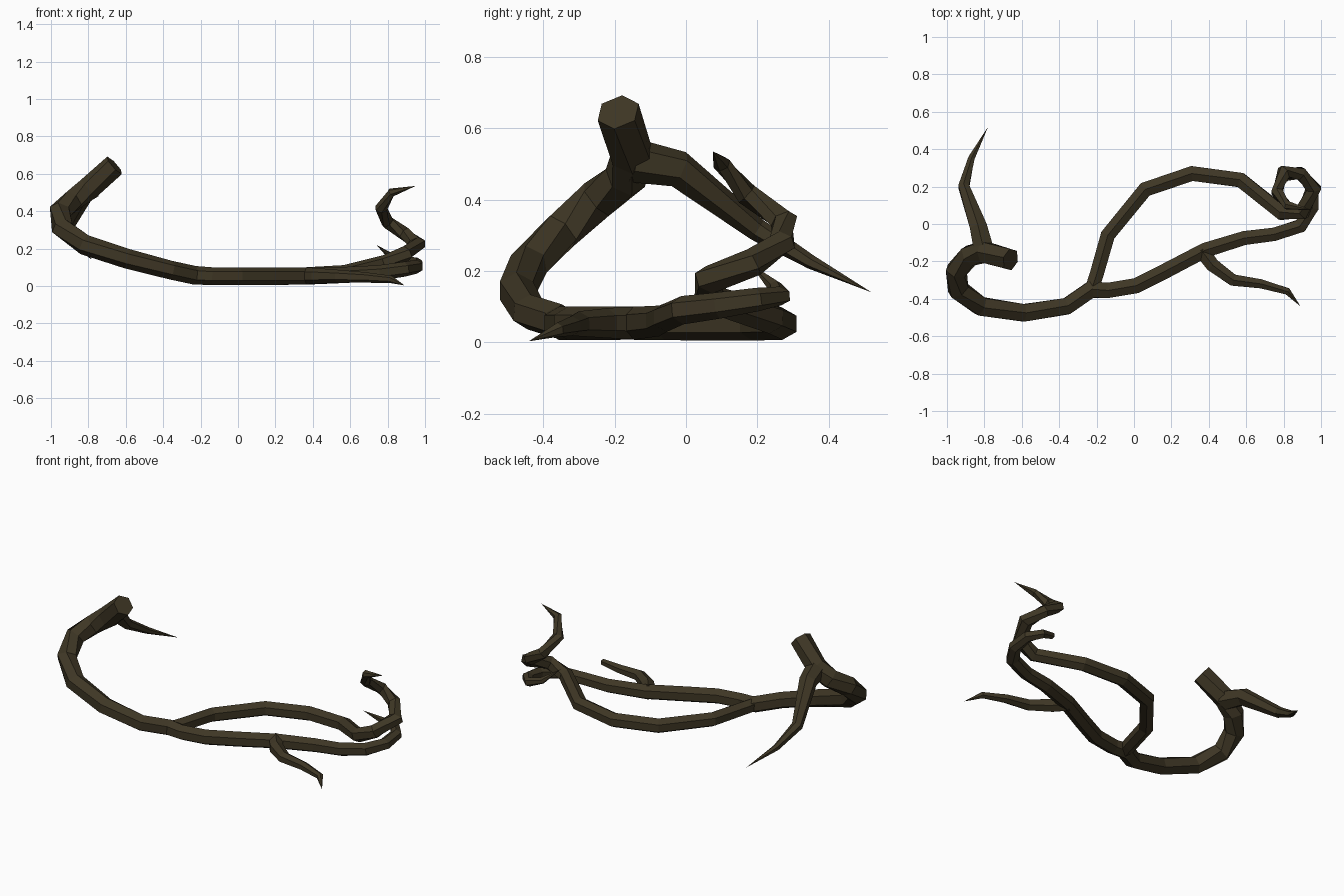
import bpy, bmesh, math
from mathutils import Vector

bark = bpy.data.materials.new("dark_bark")
bark.diffuse_color = (0.048, 0.037, 0.018, 1)
SIDES = 6


def limb(name, pts):
    """Six-sided flat-faced limb along (x, y, z, radius) points; radius 0 makes a pointed tip."""
    bm = bmesh.new()
    pos = [Vector(p[:3]) for p in pts]
    rings = []
    for i, p in enumerate(pos):
        a = (p - pos[max(i - 1, 0)]).normalized()
        b = (pos[min(i + 1, len(pos) - 1)] - p).normalized()
        d = (a + b).normalized()
        side = d.cross(Vector((0, 0, 1))).normalized()
        up = side.cross(d).normalized()
        r = pts[i][3]
        miter = min(1.2, 1 / max(0.3, d.dot(b if b.length else a)))  # keep width in bends
        if r == 0:
            rings.append([bm.verts.new(p)])
            continue
        ring = []
        for k in range(SIDES):
            t = 2 * math.pi * k / SIDES
            ring.append(bm.verts.new(p + side * math.sin(t) * r * miter + up * math.cos(t) * r))
        rings.append(ring)
    for r0, r1 in zip(rings, rings[1:]):
        for k in range(SIDES):
            n = (k + 1) % SIDES
            if len(r1) == 1:
                bm.faces.new((r0[k], r0[n], r1[0]))
            else:
                bm.faces.new((r0[k], r0[n], r1[n], r1[k]))
    for ring in (rings[0], rings[-1]):
        if len(ring) > 1:
            bm.faces.new(ring)
    bmesh.ops.recalc_face_normals(bm, faces=bm.faces[:])
    me = bpy.data.meshes.new(name)
    bm.to_mesh(me)
    bm.free()
    me.materials.append(bark)
    ob = bpy.data.objects.new(name, me)
    bpy.context.collection.objects.link(ob)


# Main stem: cut end, sweep down to the ground, along the front, curl at the far end
limb("main_stem", [
    (-0.66, -0.19, 0.645, 0.062), (-0.80, -0.15, 0.52, 0.062), (-0.88, -0.17, 0.46, 0.060),
    (-0.95, -0.25, 0.40, 0.058), (-0.94, -0.35, 0.31, 0.057), (-0.82, -0.44, 0.22, 0.055),
    (-0.59, -0.475, 0.145, 0.053), (-0.36, -0.44, 0.085, 0.050), (-0.23, -0.35, 0.057, 0.050),
    (-0.14, -0.355, 0.053, 0.047), (0.01, -0.33, 0.053, 0.047), (0.17, -0.25, 0.053, 0.047),
    (0.38, -0.14, 0.054, 0.046), (0.59, -0.075, 0.060, 0.043), (0.75, -0.055, 0.070, 0.041),
    (0.89, -0.01, 0.090, 0.040), (0.955, 0.09, 0.103, 0.037), (0.955, 0.20, 0.12, 0.033),
    (0.90, 0.265, 0.13, 0.027), (0.82, 0.25, 0.155, 0.02), (0.74, 0.18, 0.22, 0)])

# Back stem: loops behind, then spirals upward to a thin tip
limb("back_stem", [
    (-0.23, -0.36, 0.055, 0.042), (-0.20, -0.27, 0.052, 0.043), (-0.14, -0.06, 0.050, 0.044),
    (0.06, 0.185, 0.050, 0.045), (0.31, 0.27, 0.052, 0.045), (0.57, 0.235, 0.068, 0.044),
    (0.79, 0.06, 0.125, 0.042), (0.90, 0.065, 0.175, 0.042), (0.96, 0.19, 0.225, 0.040),
    (0.89, 0.27, 0.28, 0.037), (0.80, 0.275, 0.34, 0.036), (0.765, 0.17, 0.415, 0.032),
    (0.82, 0.10, 0.50, 0.024), (0.95, 0.075, 0.535, 0)])

# Branch hanging back from the raised end
limb("upper_branch", [
    (-0.80, -0.15, 0.51, 0.062), (-0.83, -0.02, 0.485, 0.052), (-0.91, 0.20, 0.315, 0.032),
    (-0.87, 0.35, 0.225, 0.020), (-0.78, 0.52, 0.14, 0)])

# Short branch on the ground at the front
limb("ground_branch", [
    (0.36, -0.14, 0.054, 0.046), (0.42, -0.22, 0.054, 0.042), (0.53, -0.30, 0.052, 0.035),
    (0.68, -0.32, 0.046, 0.028), (0.82, -0.36, 0.035, 0.020), (0.89, -0.44, 0.003, 0)])
